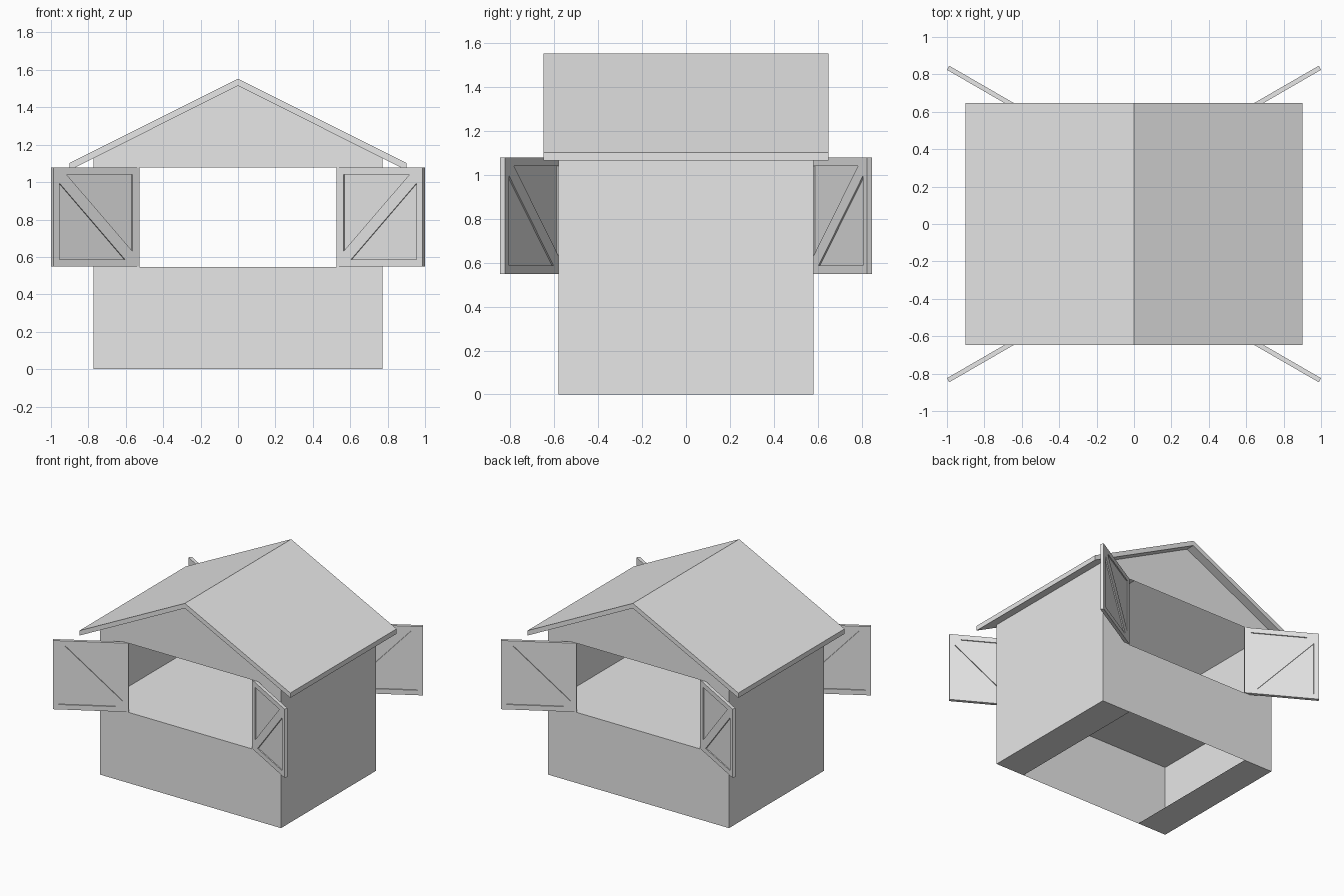
import bpy
import bmesh
from math import radians
from mathutils import Matrix

cube = bpy.data.objects.get("Cube")
if cube:
    bpy.data.objects.remove(cube, do_unlink=True)

grey = bpy.data.materials.new("plain_grey")
grey.use_nodes = True
grey.diffuse_color = (0.8, 0.8, 0.8, 1)
grey.node_tree.nodes["Principled BSDF"].inputs["Base Color"].default_value = (0.8, 0.8, 0.8, 1)

# Main dimensions
W, D = 0.773, 0.58            # body half width and half depth
OPEN, SILL, HEAD = 0.527, 0.545, 1.078   # hatch opening
EAVE_X, ROOF_D = 0.9, 0.648   # roof half width and half depth
RIDGE, EAVE, THICK = 1.553, 1.102, 0.038
SLOPE = (RIDGE - EAVE) / EAVE_X
WALL_TOP = RIDGE - THICK - SLOPE * W


def finish(name, bm):
    bmesh.ops.remove_doubles(bm, verts=bm.verts, dist=0.0001)
    bmesh.ops.recalc_face_normals(bm, faces=bm.faces)
    mesh = bpy.data.meshes.new(name)
    bm.to_mesh(mesh)
    bm.free()
    mesh.materials.append(grey)
    obj = bpy.data.objects.new(name, mesh)
    bpy.context.collection.objects.link(obj)
    return obj


def sheet(bm, points):
    return bm.faces.new([bm.verts.new(p) for p in points])


def prism(bm, outline, y0, y1):
    """Extrude an (x, z) outline along y."""
    face = sheet(bm, [(x, y0, z) for x, z in outline])
    out = bmesh.ops.extrude_face_region(bm, geom=[face])
    moved = [v for v in out["geom"] if isinstance(v, bmesh.types.BMVert)]
    bmesh.ops.translate(bm, verts=moved, vec=(0, y1 - y0, 0))


def rect(x0, x1, z0, z1):
    return [(x0, z0), (x1, z0), (x1, z1), (x0, z1)]


# Front and back walls: lower panel, piers beside the hatch, gable
for side, y in (("front", -D), ("back", D)):
    bm = bmesh.new()
    gable = [(-W, HEAD), (-OPEN, HEAD), (OPEN, HEAD), (W, HEAD),
             (W, WALL_TOP), (0, RIDGE - THICK), (-W, WALL_TOP)]
    panel = [(-W, 0), (W, 0), (W, SILL), (OPEN, SILL), (-OPEN, SILL), (-W, SILL)]
    for outline in (panel, gable, rect(-W, -OPEN, SILL, HEAD), rect(OPEN, W, SILL, HEAD)):
        sheet(bm, [(x, y, z) for x, z in outline])
    finish(side + "_wall", bm)

# Side walls with the strips turned in under them
for side, s in (("left", 1), ("right", -1)):
    bm = bmesh.new()
    sheet(bm, [(s * W, -D, 0), (s * W, D, 0), (s * W, D, WALL_TOP), (s * W, -D, WALL_TOP)])
    sheet(bm, [(s * W, -D, 0), (s * W, D, 0), (s * OPEN, D, 0), (s * OPEN, -D, 0)])
    finish(side + "_wall", bm)

# Raised floor level with the hatch sills
bm = bmesh.new()
sheet(bm, [(-W, -D, SILL), (W, -D, SILL), (W, D, SILL), (-W, D, SILL)])
finish("floor", bm)

# Gabled roof
bm = bmesh.new()
prism(bm, [(-EAVE_X, EAVE), (0, RIDGE), (EAVE_X, EAVE),
           (EAVE_X, EAVE - THICK), (0, RIDGE - THICK), (-EAVE_X, EAVE - THICK)], -ROOF_D, ROOF_D)
finish("roof", bm)

# Braced shutters, swung open by thirty degrees from the wall
LENGTH, DEPTH, RECESS = 0.532, 0.025, 0.008
BOTTOM, TOP = 0.548, 1.078
U0, U1, Z0, Z1 = 0.044, 0.494, 0.586, 1.04    # inside edge of the frame
CUT = 0.045                                   # brace width along the frame

for end, sy in (("front", 1), ("back", -1)):
    for side, sx in (("left", 1), ("right", -1)):
        bm = bmesh.new()
        brace = [(U0, Z0), (U0 + CUT, Z0), (U1, Z1 - CUT),
                 (U1, Z1), (U1 - CUT, Z1), (U0, Z0 + CUT)]
        for outline in (rect(0, U0, BOTTOM, TOP), rect(U1, LENGTH, BOTTOM, TOP),
                        rect(U0, U1, BOTTOM, Z0), rect(U0, U1, Z1, TOP), brace):
            prism(bm, outline, 0, DEPTH)
        prism(bm, rect(U0, U1, Z0, Z1), RECESS, DEPTH - RECESS)
        place = (Matrix.Diagonal((sx, sy, 1, 1))
                 @ Matrix.Translation((OPEN, -D, 0))
                 @ Matrix.Rotation(radians(-30), 4, "Z"))
        bmesh.ops.transform(bm, matrix=place, verts=bm.verts)
        finish(f"{end}_{side}_shutter", bm)
